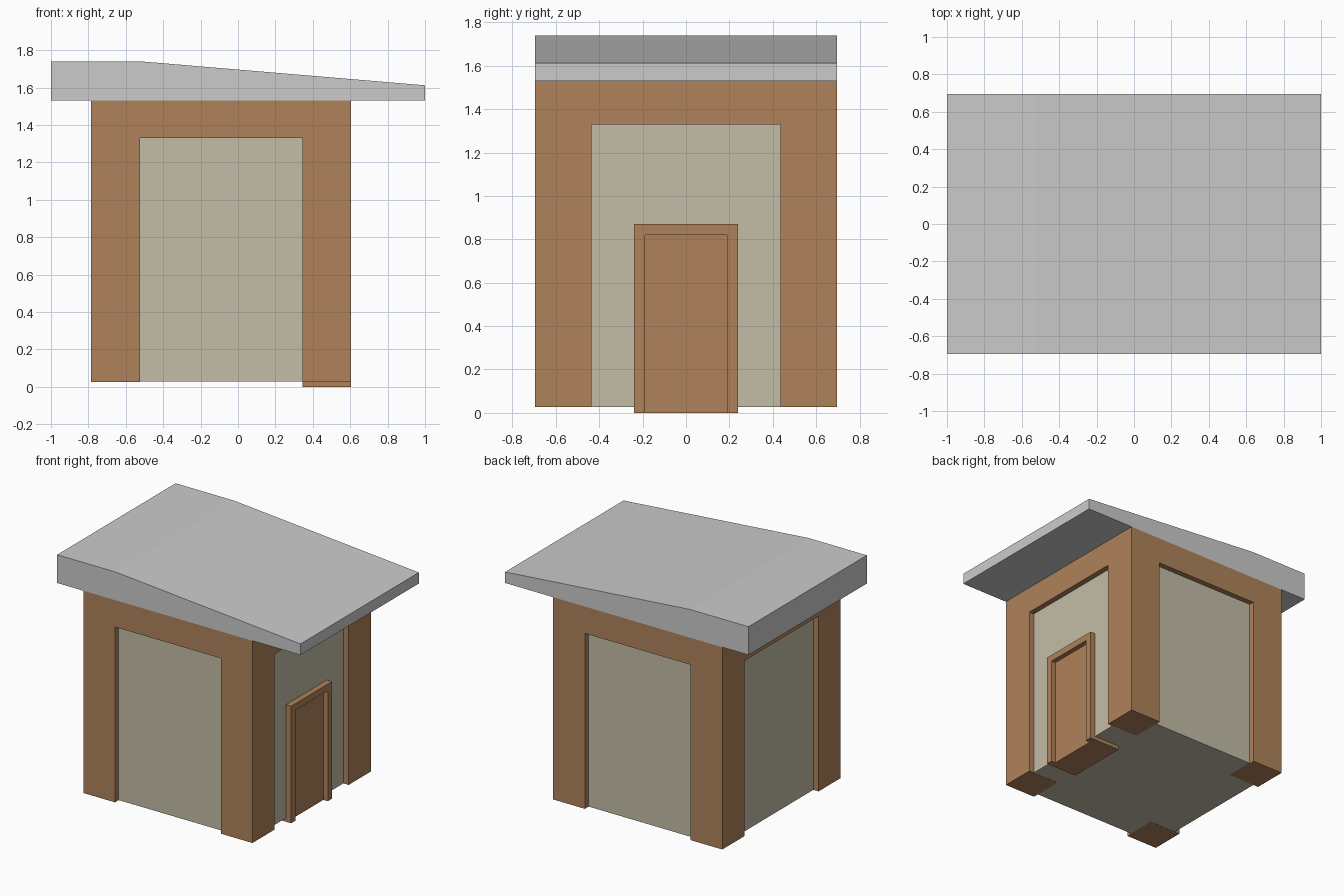
import bpy
import bmesh
from mathutils import Vector

cube = bpy.data.objects.get("Cube")
if cube:
    bpy.data.objects.remove(cube, do_unlink=True)


def material(name, colour):
    mat = bpy.data.materials.new(name)
    mat.use_nodes = True
    mat.diffuse_color = (*colour, 1)
    mat.node_tree.nodes["Principled BSDF"].inputs["Base Color"].default_value = (*colour, 1)
    return mat


BROWN = material("brown_timber", (0.43, 0.225, 0.105))
BEIGE = material("beige_plaster", (0.55, 0.51, 0.39))
GREY = material("grey_roof", (0.60, 0.60, 0.60))


def finish(name, bm, mat):
    bmesh.ops.recalc_face_normals(bm, faces=bm.faces)
    mesh = bpy.data.meshes.new(name)
    bm.to_mesh(mesh)
    bm.free()
    mesh.materials.append(mat)
    obj = bpy.data.objects.new(name, mesh)
    bpy.context.collection.objects.link(obj)
    return obj


def box_mesh(low, high):
    bm = bmesh.new()
    bmesh.ops.create_cube(bm, size=1)
    for v in bm.verts:
        v.co = Vector([high[i] if v.co[i] > 0 else low[i] for i in range(3)])
    return bm


def extrude_profile(name, points, offset, mat):
    bm = bmesh.new()
    face = bm.faces.new([bm.verts.new(p) for p in points])
    new = bmesh.ops.extrude_face_region(bm, geom=[face], use_keep_orig=True)["geom"]
    bmesh.ops.translate(bm, vec=offset, verts=[g for g in new if isinstance(g, bmesh.types.BMVert)])
    return finish(name, bm, mat)


# Main dimensions
CX, HALF, OPEN, RECESS = -0.09, 0.695, 0.435, 0.042
FLOOR, LINTEL, EAVES = 0.027, 1.33, 1.53
FRONT_X = CX + HALF

# Timber frame: a lintel slab whose four underside corners are drawn down into posts
bm = box_mesh((CX - HALF, -HALF, LINTEL), (CX + HALF, HALF, EAVES))
for axis in range(2):
    normal = Vector((axis == 0, axis == 1, 0))
    for side in (-OPEN, OPEN):
        bmesh.ops.bisect_plane(bm, geom=bm.verts[:] + bm.edges[:] + bm.faces[:],
                               plane_co=Vector((CX, 0, 0)) + normal * side, plane_no=normal)
bm.normal_update()
corners = []
for f in bm.faces:
    c = f.calc_center_median()
    if f.normal.z < -0.9 and abs(c.x - CX) > OPEN and abs(c.y) > OPEN:
        corners.append(f)
new = bmesh.ops.extrude_face_region(bm, geom=corners)["geom"]
bmesh.ops.translate(bm, vec=(0, 0, FLOOR - LINTEL),
                    verts=[g for g in new if isinstance(g, bmesh.types.BMVert)])
finish("timber_frame", bm, BROWN)

# Plaster walls and floor, set back behind the posts
inner = HALF - RECESS
finish("plaster_walls", box_mesh((CX - inner, -inner, FLOOR + 0.001),
                                 (CX + inner, inner, LINTEL + 0.02)), BEIGE)

# Door surround and recessed door
w, t, top = 0.24, 0.05, 0.87
outline = [(-w, 0), (-w, top), (w, top), (w, 0),
           (w - t, 0), (w - t, top - t), (t - w, top - t), (t - w, 0)]
extrude_profile("door_surround", [(FRONT_X, y, z) for y, z in outline], (-0.26, 0, 0), BROWN)
finish("door", box_mesh((FRONT_X - 0.26, t - w, 0), (FRONT_X - 0.036, w - t, top - t)), BROWN)

# Roof: flat at the high end, then sloping down over the door
section = [(-1, EAVES), (1, EAVES), (1, 1.612), (-0.52, 1.74), (-1, 1.74)]
extrude_profile("roof", [(x, -HALF, z) for x, z in section], (0, 2 * HALF, 0), GREY)
